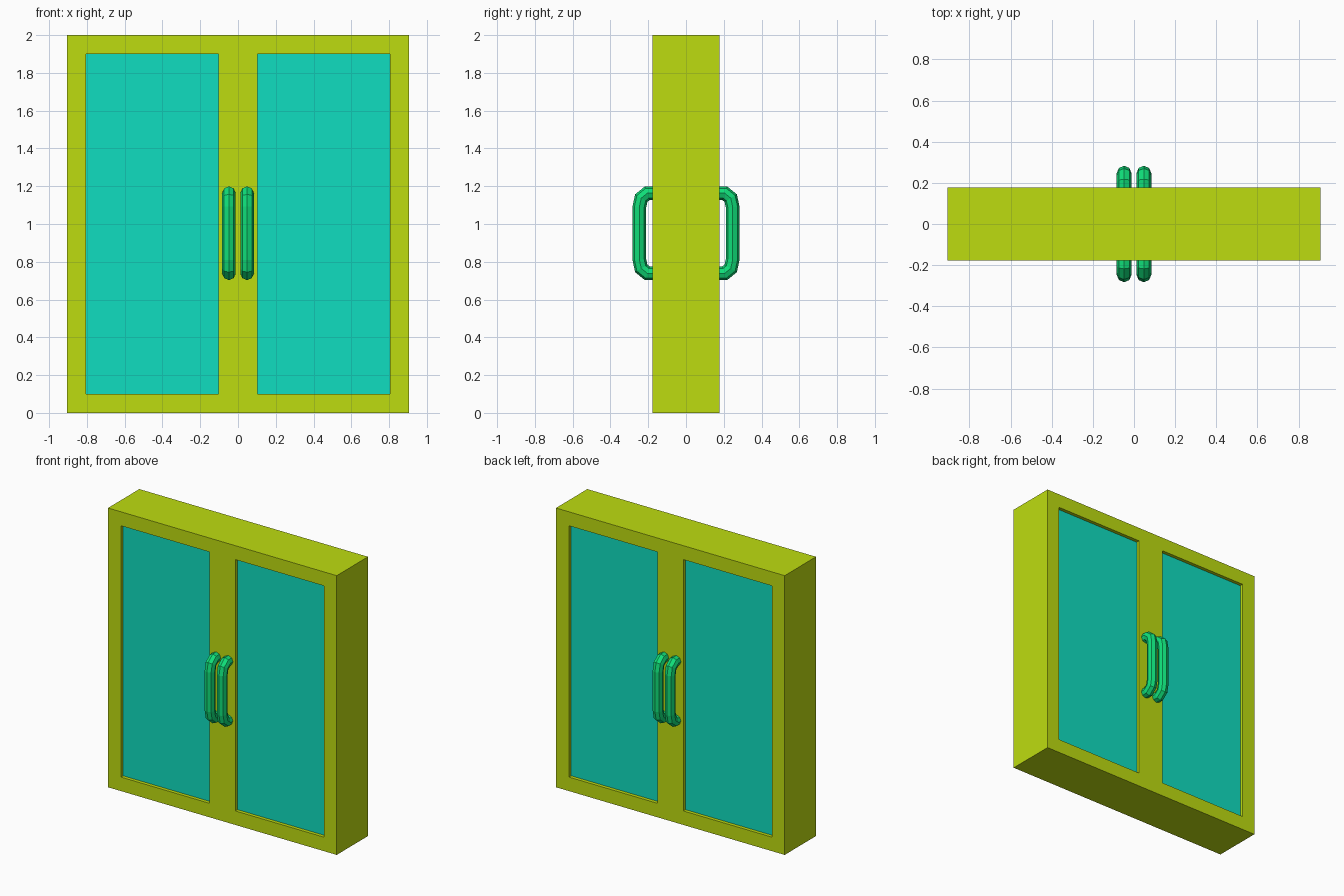
import bpy, bmesh, math
from mathutils import Vector

if "Cube" in bpy.data.objects:
    bpy.data.objects.remove(bpy.data.objects["Cube"])


def finish(bm, name, color):
    bmesh.ops.recalc_face_normals(bm, faces=bm.faces)
    me = bpy.data.meshes.new(name)
    bm.to_mesh(me)
    bm.free()
    ob = bpy.data.objects.new(name, me)
    bpy.context.collection.objects.link(ob)
    me.materials.append(color)
    return ob


def material(name, rgb):
    m = bpy.data.materials.new(name)
    m.diffuse_color = (*rgb, 1)
    m.use_nodes = True
    m.node_tree.nodes["Principled BSDF"].inputs["Base Color"].default_value = m.diffuse_color
    return m


FRAME = material("frame_lime", (0.515, 0.72, 0.005))
GLASS = material("glass_turquoise", (0.005, 0.73, 0.53))
METAL = material("handle_green", (0.005, 0.73, 0.19))

HALF_D = 0.177          # half depth of the frame
GLASS_D = 0.152         # half depth of the panes
IN, OUT = 0.103, 0.804  # pane edges in x
LOW, HIGH = 0.1, 1.9    # pane edges in z

# Door frame: grid of cells with the two pane openings left out, then extruded
xs = [-0.906, -OUT, -IN, IN, OUT, 0.906]
zs = [0, LOW, HIGH, 2]
bm = bmesh.new()
grid = [[bm.verts.new((x, -HALF_D, z)) for z in zs] for x in xs]
for i in range(5):
    for j in range(3):
        if j == 1 and i in (1, 3):
            continue
        bm.faces.new((grid[i][j], grid[i + 1][j], grid[i + 1][j + 1], grid[i][j + 1]))
front = bm.faces[:]
back = bmesh.ops.extrude_face_region(bm, geom=front, use_keep_orig=True)["geom"]
bmesh.ops.translate(bm, vec=(0, 2 * HALF_D, 0),
                    verts=[v for v in back if isinstance(v, bmesh.types.BMVert)])
finish(bm, "door_frame", FRAME)

# Recessed glass panes
for side, s in (("left", -1), ("right", 1)):
    bm = bmesh.new()
    bmesh.ops.create_cube(bm, size=1)
    bmesh.ops.scale(bm, vec=(OUT - IN, 2 * GLASS_D, HIGH - LOW), verts=bm.verts)
    bmesh.ops.translate(bm, vec=(s * (IN + OUT) / 2, 0, (LOW + HIGH) / 2), verts=bm.verts)
    finish(bm, side + "_glass", GLASS)

# Handle path (y, z): upper half, mirrored about the handle's middle
MID, R, SIDES = 0.951, 0.036, 8
upper = [(0.165, 1.163), (0.205, 1.163), (0.237, 1.137), (0.247, 1.09)]
path = upper + [(y, 2 * MID - z) for y, z in reversed(upper)]


def handle(name, x, s):
    """Eight-sided tube swept along the path with mitred bends."""
    pts = [Vector((x, s * y, z)) for y, z in path]
    bm = bmesh.new()
    rings = []
    for i, p in enumerate(pts):
        a = (p - pts[i - 1]).normalized() if i else None
        b = (pts[i + 1] - p).normalized() if i < len(pts) - 1 else a
        a = a or b
        t = (a + b).normalized()
        n = t.cross(Vector((1, 0, 0))) / t.dot(a)
        rings.append([bm.verts.new(p + R * (math.cos(k * math.tau / SIDES) * Vector((1, 0, 0))
                                            + math.sin(k * math.tau / SIDES) * n))
                      for k in range(SIDES)])
    for r0, r1 in zip(rings, rings[1:]):
        for k in range(SIDES):
            m = (k + 1) % SIDES
            bm.faces.new((r0[k], r0[m], r1[m], r1[k]))
    bm.faces.new(rings[0])
    bm.faces.new(rings[-1])
    finish(bm, name, METAL)


# Pair of handles on the front and on the back
for face, s in (("front", -1), ("back", 1)):
    for side, x in (("left", -0.048), ("right", 0.048)):
        handle(f"{face}_{side}_handle", x, s)
